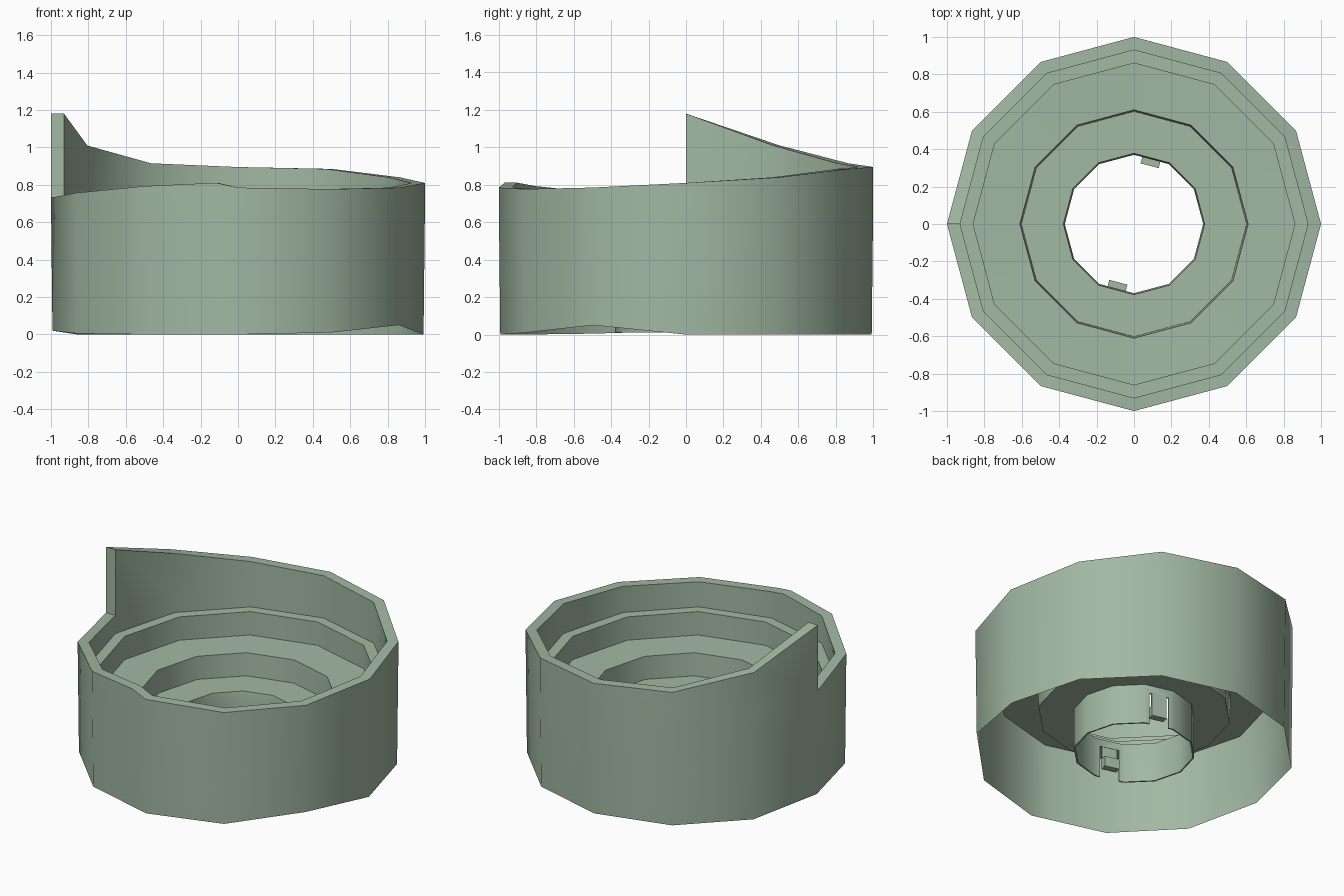
import bpy, bmesh, math
from mathutils import Matrix

if "Cube" in bpy.data.objects:
    bpy.data.objects.remove(bpy.data.objects["Cube"])

# grey-green plastic
green = bpy.data.materials.new("grey_green")
green.diffuse_color = (.36, .48, .365, 1)
green.use_nodes = True
green.node_tree.nodes["Principled BSDF"].inputs["Base Color"].default_value = green.diffuse_color


def poly(deg, r):
    """Point on a 12-sided outline of corner radius r."""
    f = math.cos(math.radians(15)) / math.cos(math.radians(deg % 30 - 15))
    a = math.radians(deg)
    return r * f * math.cos(a), r * f * math.sin(a)


def finish(bm, name):
    bmesh.ops.remove_doubles(bm, verts=bm.verts, dist=0.0005)
    bmesh.ops.recalc_face_normals(bm, faces=bm.faces)
    me = bpy.data.meshes.new(name)
    bm.to_mesh(me)
    bm.free()
    me.materials.append(green)
    ob = bpy.data.objects.new(name, me)
    bpy.context.collection.objects.link(ob)
    return ob


def smooth(ob):
    bpy.ops.object.select_all(action='DESELECT')
    ob.select_set(True)
    bpy.context.view_layer.objects.active = ob
    bpy.ops.object.shade_smooth_by_angle(angle=math.radians(40))


def box(name, size, deg, radius, z):
    bm = bmesh.new()
    m = (Matrix.Rotation(math.radians(deg), 4, 'Z') @ Matrix.Translation((radius, 0, z))
         @ Matrix.Diagonal((*size, 1)))
    bmesh.ops.create_cube(bm, size=1, matrix=m)
    return finish(bm, name)


# stepped bowl: angle, rim height and bottom height around one turn
turn = [(180, 1.18, .02), (150, 1.01, 0), (120, .915, 0), (90, .895, 0), (60, .885, 0),
        (30, .84, 0), (0, .81, 0), (-30, .785, .05), (-60, .777, .01), (-90, .785, 0),
        (-97, .811, 0), (-120, .793, 0), (-150, .757, .005), (-180, .73, .02)]
inside = [(.93, .605), (.86, .605), (.86, .445), (.61, .44), (.602, .285), (.38, .285)]
bm = bmesh.new()
cols = []
for deg, top, bottom in turn:
    profile = [(.992, bottom), (1, .73), (1, top), (.93, top), (.93, .73)] + inside
    cols.append([bm.verts.new((*poly(deg, r), z)) for r, z in profile])
for a, b in zip(cols, cols[1:]):
    for i in range(len(a) - 1):
        bm.faces.new((a[i], a[i + 1], b[i + 1], b[i]))
# upright end of the spiral rim
bm.faces.new(cols[0][1:5])
bmesh.ops.dissolve_degenerate(bm, edges=bm.edges, dist=0.0001)
smooth(finish(bm, "stepped_bowl"))

# neck tube under the bowl
bm = bmesh.new()
prof = [(.38, .285), (.38, .012), (.37, .012), (.37, .23), (.378, .285)]
cols = [[bm.verts.new((*poly(d, r), z)) for r, z in prof] for d in range(0, 360, 30)]
for k in range(12):
    a, b = cols[k], cols[(k + 1) % 12]
    for i in range(5):
        j = (i + 1) % 5
        bm.faces.new((a[i], a[j], b[j], b[i]))
tube = finish(bm, "neck_tube")

# slots in the tube with locking lugs
for n, deg in enumerate((75, 255)):
    cutter = box(f"slot_cutter_{n}", (.1, .13, .4), deg, .36, .03)
    cutter.hide_render = True
    cutter.hide_viewport = True
    mod = tube.modifiers.new("slot", 'BOOLEAN')
    mod.operation = 'DIFFERENCE'
    mod.solver = 'EXACT'
    mod.object = cutter
    box(f"lug_{n}", (.045, .1, .07), deg, .345, .11)
    box(f"lug_arm_{n}", (.01, .1, .16), deg, .365, .155)
smooth(tube)
